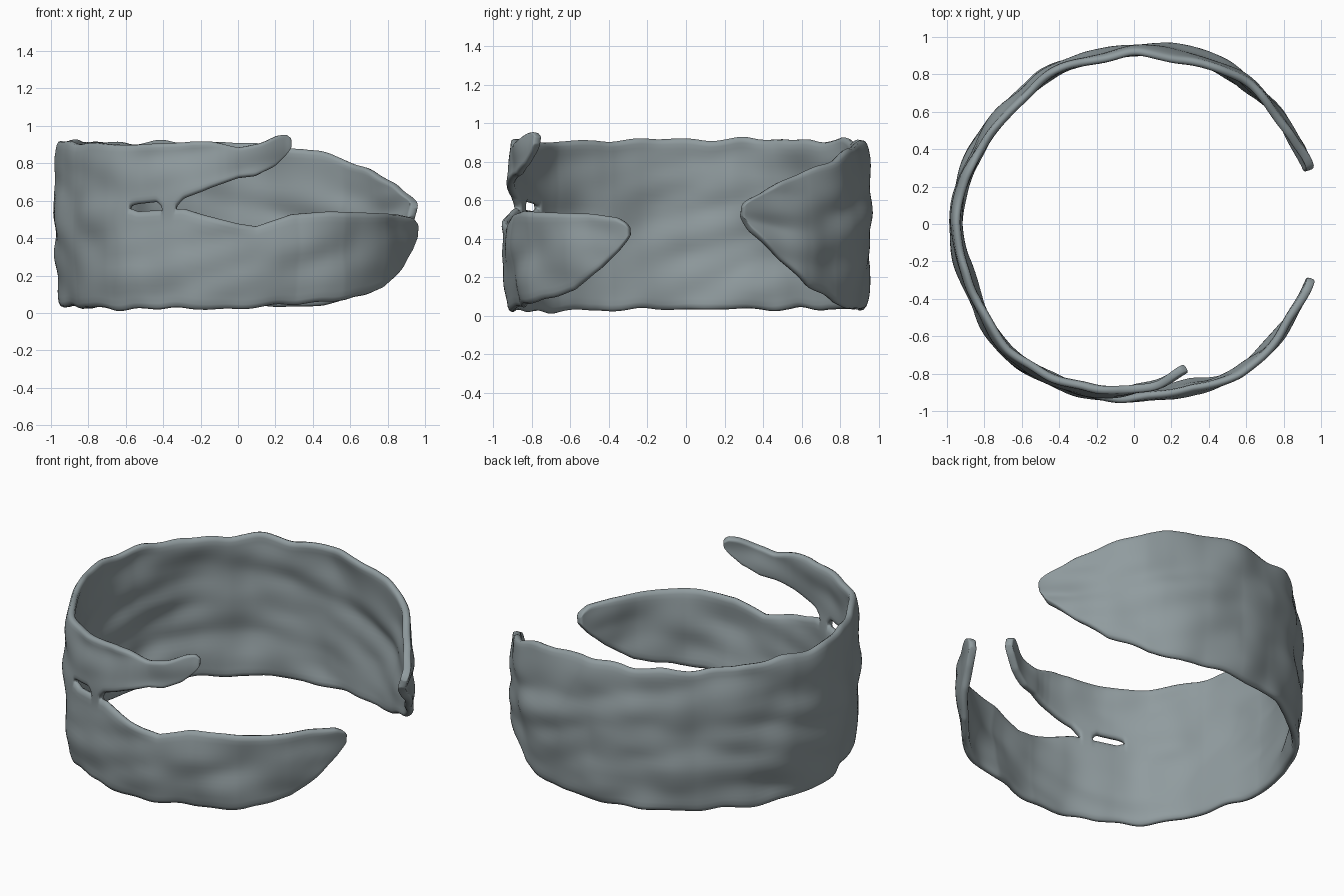
import bpy, bmesh, math
from mathutils import Vector, noise

old = bpy.data.objects.get("Cube")
if old:
    bpy.data.objects.remove(old)

# Outline curves: (angle in degrees, value) pairs running round the cuff
RADIUS = [(17, .99), (40, .97), (54, .972), (90, .935), (128, .925), (150, .935), (180, .96),
          (205, .95), (225, .965), (237, .96), (270, .93), (290, .935), (305, .975), (322, .985), (343, .98)]
BOTTOM = [(17, .52), (18, .49), (20, .44), (24, .38), (30, .29), (41, .15), (55, .06), (68, .03), (180, .03),
          (260, .015), (290, .04), (307, .07), (323, .13), (333, .24), (339, .33), (342, .39), (343, .42)]
TOP = [(17, .56), (18, .59), (20, .61), (24, .64), (30, .69), (41, .76), (55, .83), (68, .88), (85, .91),
       (180, .92), (215, .91), (235, .9), (255, .92), (270, .89), (277, .905), (284, .94), (288, .95), (290, .93)]
MIDDLE = [(17, .54), (60, .48), (180, .48), (234, .56), (236, .545), (246, .555), (252, .56), (258, .53),
          (270, .48), (276, .465), (288, .53), (300, .545), (330, .53), (339, .51), (342, .48), (343, .45)]
GAP = [(17, 0), (233, 0), (236, .035), (243, .04), (245, 0), (249, 0), (252, .05), (261, .15),
       (270, .24), (276, .265), (283, .28), (288, .32), (290, .36)]
TIP_BEND = [(17, 0), (266, 0), (276, .05), (284, .09), (290, .12)]


def at(curve, a):
    """Value of an outline curve at angle a."""
    if a <= curve[0][0]:
        return curve[0][1]
    for (a0, v0), (a1, v1) in zip(curve, curve[1:]):
        if a <= a1:
            return v0 + (v1 - v0) * (a - a0) / (a1 - a0)
    return curve[-1][1]


def soft(curve, a, reach=3):
    return sum(at(curve, a + d) for d in (-reach, 0, reach)) / 3


def edge_wave(a, seed):
    """Uneven hammered rim, fading out at the pointed ends."""
    fade = min(1, max(0, (a - 20) / 25), max(0, (340 - a) / 25))
    return .022 * fade * noise.noise(Vector((a * .09, seed, 0)))


def surface_point(a, z, bend):
    t = math.radians(a)
    c, s = math.cos(t), math.sin(t)
    # long, slightly slanting ripples along the band plus broad dents
    slant = z + .12 * math.sin(2 * t)
    ripple = .028 * noise.noise(Vector((c * 2.2, s * 2.2, slant * 8)))
    dent = .025 * noise.noise(Vector((c * 4 + 7, s * 4, z * 3)))
    r = at(RADIUS, a) - .03 * ((z - .47) / .45) ** 2 + ripple + dent - bend
    return r * c, r * s, z


def add_panel(bm, start, end, low, high, bend, rows=8):
    """Curved sheet between two edge functions."""
    previous = None
    for a in range(start, end + 1):
        lo, hi = low(a), high(a)
        column = [bm.verts.new(surface_point(a, lo + (hi - lo) * i / rows, bend(a)))
                  for i in range(rows + 1)]
        if previous:
            for i in range(rows):
                bm.faces.new((previous[i], column[i], column[i + 1], previous[i + 1]))
        previous = column


def bottom_edge(a):
    return at(BOTTOM, a) + edge_wave(a, 2)


def top_edge(a):
    return at(TOP, a) + edge_wave(a, 9)


def slit_low(a):
    return at(MIDDLE, a)


def slit_high(a):
    return at(MIDDLE, a) + at(GAP, a)


# Lower band and upper branch, joined except along the slit and small hole
bm = bmesh.new()
add_panel(bm, 17, 343, bottom_edge, slit_low, lambda a: 0)
add_panel(bm, 17, 290, slit_high, top_edge, lambda a: soft(TIP_BEND, a))
bmesh.ops.remove_doubles(bm, verts=bm.verts, dist=.0005)
bmesh.ops.recalc_face_normals(bm, faces=bm.faces)
mesh = bpy.data.meshes.new("cuff_band")
bm.to_mesh(mesh)
bm.free()
cuff = bpy.data.objects.new("cuff_band", mesh)
bpy.context.collection.objects.link(cuff)

# Wall thickness and rounded rims
wall = cuff.modifiers.new("wall", "SOLIDIFY")
wall.thickness = .045
wall.offset = 0
rounding = cuff.modifiers.new("rounding", "SUBSURF")
rounding.levels = rounding.render_levels = 1

# Grey metal
grey = bpy.data.materials.new("blue_grey_metal")
grey.use_nodes = True
colour = (.28, .33, .345, 1)
grey.diffuse_color = colour
grey.node_tree.nodes["Principled BSDF"].inputs["Base Color"].default_value = colour
mesh.materials.append(grey)

for polygon in mesh.polygons:
    polygon.use_smooth = True
